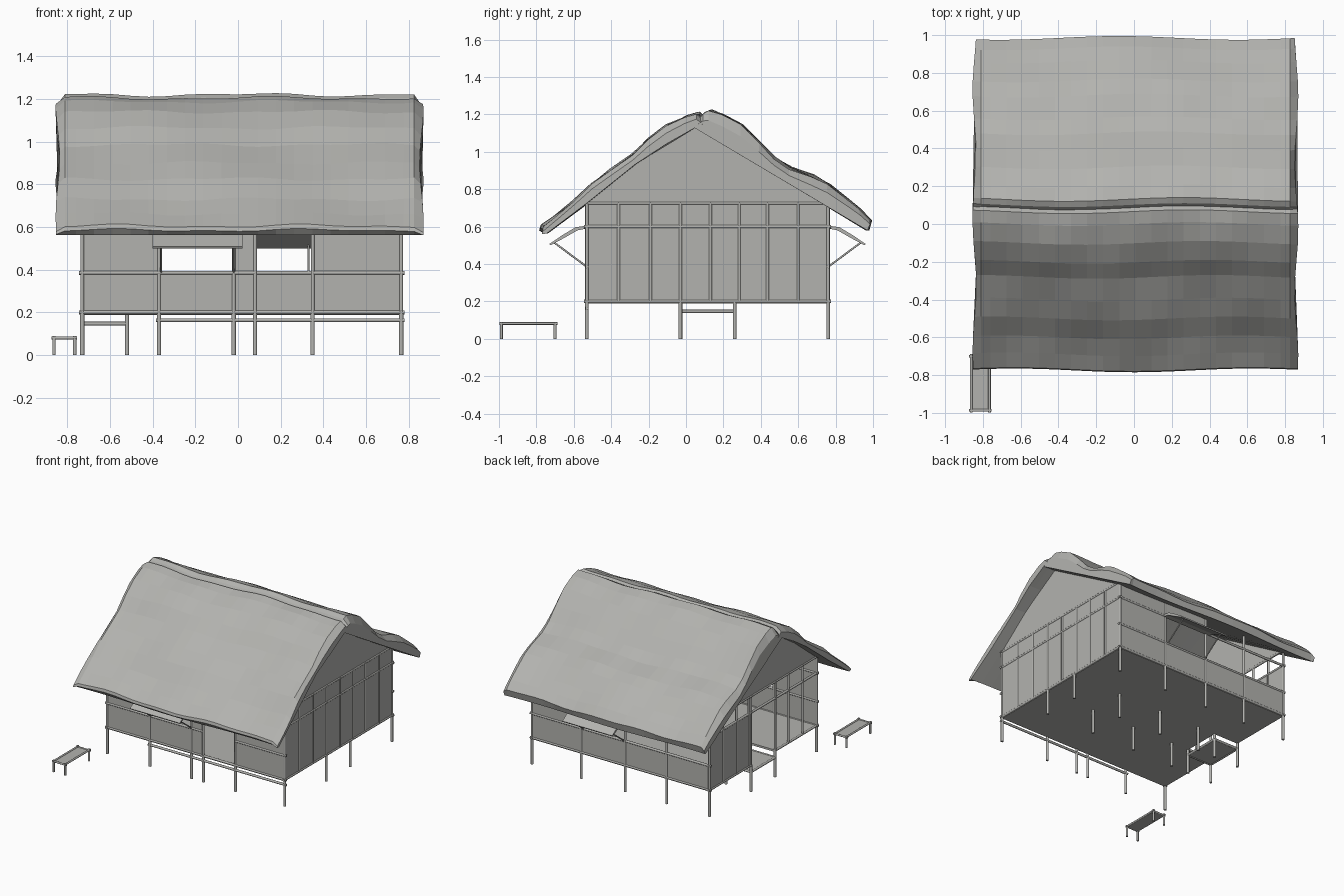
import bpy, bmesh, math
from mathutils import Vector

if "Cube" in bpy.data.objects:
    bpy.data.objects.remove(bpy.data.objects["Cube"])

mat = bpy.data.materials.new("warm grey")
mat.diffuse_color = (0.45, 0.45, 0.43, 1)
mat.use_nodes = True
mat.node_tree.nodes["Principled BSDF"].inputs["Base Color"].default_value = mat.diffuse_color

X0, X1, Y0, Y1 = -0.73, 0.765, -0.53, 0.76      # house outline
FLOOR, SILL, HEAD, PLATE = 0.2, 0.385, 0.6, 0.73


def finish(name, bm, smooth=False):
    bmesh.ops.recalc_face_normals(bm, faces=bm.faces)
    for f in bm.faces:
        f.smooth = smooth and len(f.verts) == 4
    for ed in bm.edges:
        if smooth and any(len(f.verts) > 4 for f in ed.link_faces):
            ed.smooth = False
    me = bpy.data.meshes.new(name)
    bm.to_mesh(me)
    bm.free()
    me.materials.append(mat)
    ob = bpy.data.objects.new(name, me)
    bpy.context.collection.objects.link(ob)
    return ob


def boxes(name, items):
    """Each item is (x0, x1, y0, y1, z0, z1)."""
    bm = bmesh.new()
    for x0, x1, y0, y1, z0, z1 in items:
        vs = bmesh.ops.create_cube(bm, size=1)["verts"]
        for v in vs:
            v.co = Vector(((x0 + x1) / 2 + v.co.x * (x1 - x0),
                           (y0 + y1) / 2 + v.co.y * (y1 - y0),
                           (z0 + z1) / 2 + v.co.z * (z1 - z0)))
    return finish(name, bm)


def poles(name, items, r=0.009):
    """Each item is a (start, end) pair."""
    bm = bmesh.new()
    for a, b in items:
        a, b = Vector(a), Vector(b)
        d = b - a
        vs = bmesh.ops.create_cone(bm, cap_ends=True, segments=10, radius1=r,
                                   radius2=r, depth=d.length)["verts"]
        q = d.to_track_quat('Z', 'Y')
        for v in vs:
            v.co = q @ v.co + (a + b) / 2
    return finish(name, bm, True)


def loft(name, profile, x0, x1, ts=(0, 1), warp=None):
    """Closed (y, z) profile swept along x at the stations ts (0 to 1)."""
    bm = bmesh.new()
    rings = []
    for t in ts:
        x = x0 + (x1 - x0) * t
        ring = []
        for y, z in profile:
            p = Vector((x, y, z))
            ring.append(bm.verts.new(p + warp(p, t) if warp else p))
        rings.append(ring)
    m = len(profile)
    for a, b in zip(rings, rings[1:]):
        for k in range(m):
            bm.faces.new((a[k], a[(k + 1) % m], b[(k + 1) % m], b[k]))
    bm.faces.new(rings[0])
    bm.faces.new(rings[-1])
    return finish(name, bm)


# thatched roof slopes: plain underside, wavy top pinched at the gable ends
under = [(-0.75, 0.562), (-0.53, 0.725), (-0.27, 0.93), (-0.1, 1.04), (0.06, 1.13)]


def underside(y):
    if y > 0.075:
        return 1.135 - (y - 0.05) * 0.598
    for (ya, za), (yb, zb) in zip(under, under[1:]):
        if y <= yb:
            return za + (y - ya) / (yb - ya) * (zb - za)
    return 1.13


def thatch(p, t):
    x, y = p.x, p.y
    thick = max(0, p.z - underside(y))
    end = t in (0, 1)
    w = min(1, thick / 0.05)
    return Vector((0.01 * math.sin(9 * y + 2 * x) if end else 0,
                   0.010 * math.sin(5 * x + 2 * y),
                   w * (0.006 * math.sin(7 * x + 9 * y) + 0.004 * math.sin(15 * x - 13 * y))
                   - (0.4 * thick if end else 0)))


stations = [0, 0.02] + [i / 20 for i in range(1, 20)] + [0.98, 1]
front = [(-0.775, 0.585), (-0.77, 0.605), (-0.69, 0.662), (-0.6, 0.73), (-0.5, 0.825),
         (-0.4, 0.9), (-0.28, 0.985), (-0.2, 1.065), (-0.1, 1.14), (0.0, 1.187),
         (0.065, 1.205), (0.1, 1.17)] + under[::-1]
back = [(0.1, 1.205), (0.13, 1.22), (0.2, 1.195), (0.3, 1.14), (0.4, 1.045), (0.48, 0.965),
        (0.56, 0.915), (0.68, 0.87), (0.76, 0.825), (0.86, 0.74), (0.93, 0.685),
        (0.985, 0.63), (0.97, 0.58), (0.05, 1.135)]
loft("roof_front_slope", front, -0.845, 0.86, stations, thatch)
loft("roof_back_slope", back, -0.845, 0.86, stations, thatch)

# floor with a notch for the entry step
boxes("floor", [(-0.52, X1, Y0, Y1, 0.188, 0.203),
                (X0, -0.52, Y0, -0.03, 0.188, 0.203),
                (X0, -0.52, 0.26, Y1, 0.188, 0.203)])
boxes("entry_step", [(X0, -0.52, -0.03, 0.26, 0.142, 0.152)])
poles("entry_step_rails", [((X0, y, 0.147), (-0.515, y, 0.147)) for y in (-0.03, 0.26)]
      + [((x, -0.035, 0.147), (x, 0.265, 0.147)) for x in (X0, -0.52)])

# stilts
cols = (X0, -0.37, -0.02, 0.35, X1)
rows = (Y0, -0.03, 0.26, Y1)
stilts = [(x, y) for x in cols for y in rows]
stilts += [(-0.52, -0.03), (-0.52, 0.26), (0.08, Y0)]
poles("stilts", [((x, y, 0), (x, y, FLOOR)) for x, y in stilts], 0.01)

# wall panels of the long sides
T = 0.004
F = lambda a, b, z0, z1: (a, b, Y0 - T, Y0 + T, z0, z1)
B = lambda a, b, z0, z1: (a, b, Y1 - T, Y1 + T, z0, z1)
boxes("front_wall", [F(X0, -0.37, FLOOR, PLATE), F(-0.37, -0.02, FLOOR, SILL),
                     F(-0.37, -0.02, HEAD, PLATE), F(-0.02, 0.08, FLOOR, PLATE),
                     F(0.08, 0.35, HEAD, PLATE), F(0.35, X1, FLOOR, PLATE)])
boxes("back_wall", [B(X0, 0.35, FLOOR, SILL), B(-0.02, 0.35, HEAD, 0.71),
                    B(0.35, X1, FLOOR, 0.71)])

# gable walls
peak = [(Y1, 0.715), (0.06, 1.135)] + [(-0.27, 0.935), (Y0, 0.73)]
loft("right_gable_wall", [(Y0, FLOOR), (Y1, FLOOR)] + peak, X1 - T, X1 + T)
loft("left_gable_triangle", peak, X0 - T, X0 + T)
boxes("left_wall", [(X0 - T, X0 + T, 0.26, Y1, FLOOR, HEAD)])

# wall posts
studs = (Y0, -0.36, -0.19, -0.03, 0.13, 0.285, 0.435, 0.6, Y1)
posts = [((X1, y, FLOOR), (X1, y, PLATE)) for y in studs]
posts += [((X0, y, FLOOR), (X0, y, PLATE)) for y in studs if y != 0.13]
posts += [((X0, 0.26, FLOOR), (X0, 0.26, PLATE))]
posts += [((x, Y0, FLOOR), (x, Y0, PLATE)) for x in (-0.37, -0.02, 0.08, 0.35)]
posts += [((x, Y1, FLOOR), (x, Y1, PLATE)) for x in (-0.37, -0.02, 0.35)]
poles("wall_posts", posts)

# horizontal rails
e = 0.015
rails = []
for z in (FLOOR, HEAD, PLATE - 0.005):
    rails += [((X0 - e, y, z), (X1 + e, y, z)) for y in (Y0, Y1)]
    rails += [((X1, Y0 - e, z), (X1, Y1 + e, z))]
    if z > FLOOR:
        rails += [((X0, Y0 - e, z), (X0, Y1 + e, z))]
rails += [((X0, Y0 - e, FLOOR), (X0, -0.03, FLOOR)), ((X0, 0.26, FLOOR), (X0, Y1 + e, FLOOR))]
rails += [((X0 - e, Y0, SILL), (0.08, Y0, SILL)), ((0.35, Y0, SILL), (X1 + e, Y0, SILL)),
          ((X0 - e, Y1, SILL), (X1 + e, Y1, SILL))]
rails += [((-0.385, Y0, 0.163), (X1 + e, Y0, 0.163))]
poles("wall_rails", rails, 0.009)

# propped window awnings
for name, y, s, a, b in (("front", Y0, -1, -0.4, 0.02), ("back", Y1, 1, -0.05, 0.37)):
    prof = [(0, 0.605), (0.06, 0.597), (0.13, 0.555), (0.2, 0.508),
            (0.195, 0.5), (0.12, 0.54), (0.05, 0.58), (0, 0.59)]
    loft(name + "_awning", [(y + s * d, z) for d, z in prof], a, b)
    poles(name + "_awning_props", [((x, y, SILL), (x, y + s * 0.175, 0.515))
                                   for x in (a + 0.04, b - 0.04)], 0.005)

# bench in front
bx, by = (-0.862, -0.765), (-0.987, -0.7)
boxes("bench_seat", [(*bx, *by, 0.074, 0.082)])
poles("bench_legs", [((x, y, 0), (x, y, 0.09)) for x in bx for y in by], 0.008)
poles("bench_rails", [((x, -0.998, 0.082), (x, -0.688, 0.082)) for x in bx]
      + [((-0.873, y, 0.08), (-0.754, y, 0.08)) for y in by], 0.007)
